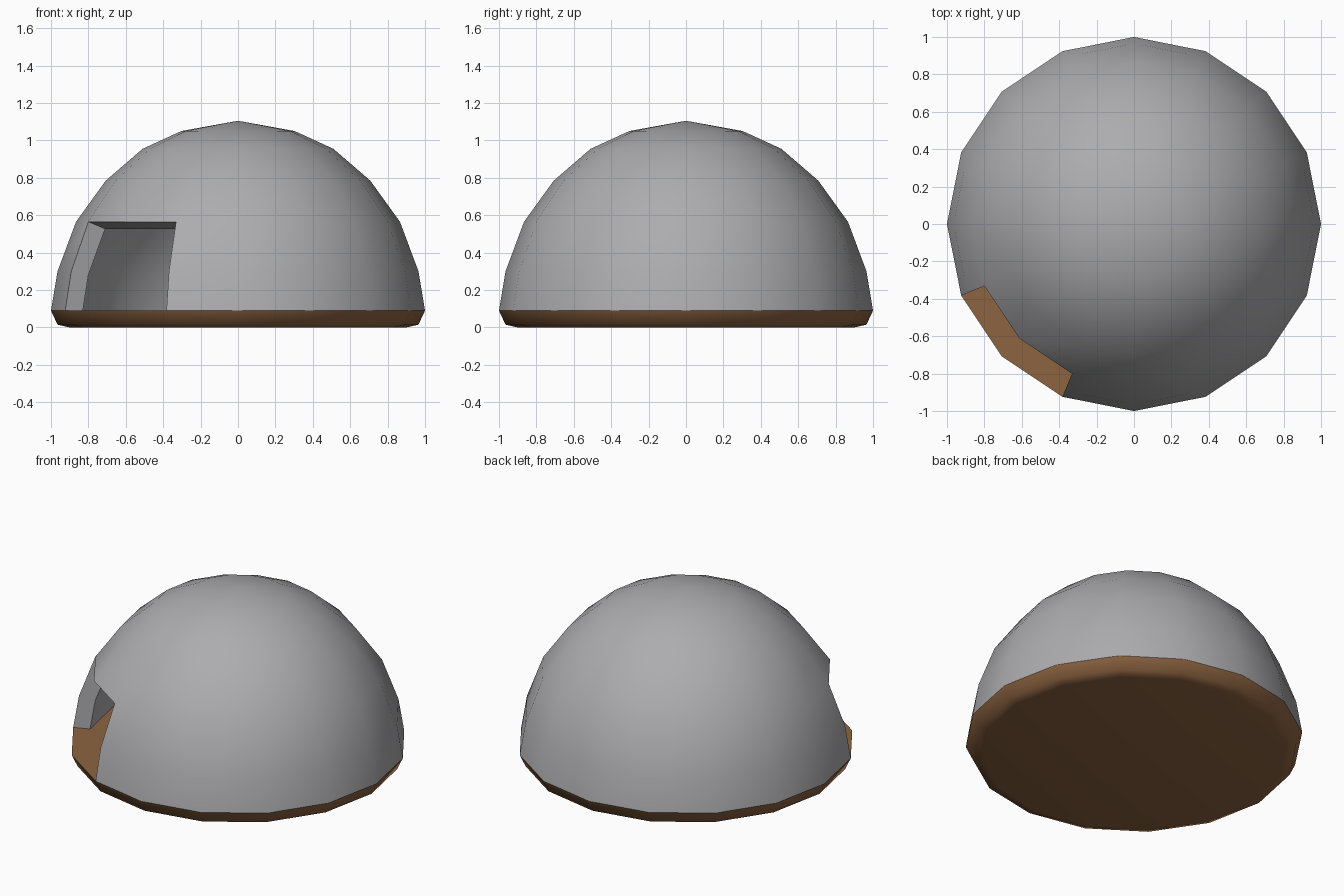
import bpy, bmesh
from math import cos, sin, tau, radians

if "Cube" in bpy.data.objects:
    bpy.data.objects.remove(bpy.data.objects["Cube"])

SIDES = 16
DOOR = (9, 10)          # facets cut away for the doorway
OUTER = [(1, .09), (.965, .30), (.866, .565), (.707, .785), (.51, .955), (.303, 1.05)]
INNER = [(.898, .09), (.866, .28), (.769, .527), (.63, .715), (.455, .867), (.27, .953)]
BASE = [(.9, 0), (.965, .015), (1, .09)]


def ring(bm, r, z):
    return [bm.verts.new((r * cos(tau * i / SIDES), r * sin(tau * i / SIDES), z)) for i in range(SIDES)]


def shell(bm, profile, top, flip):
    """Domed skin with the doorway facets left out of the two lowest rows."""
    rows = [ring(bm, r, z) for r, z in profile]
    step = -1 if flip else 1
    for k, (lo, hi) in enumerate(zip(rows, rows[1:])):
        for i in range(SIDES):
            if not (k < 2 and i in DOOR):
                j = (i + 1) % SIDES
                bm.faces.new((lo[i], lo[j], hi[j], hi[i])[::step])
    apex = bm.verts.new((0, 0, top))
    for i in range(SIDES):
        bm.faces.new((rows[-1][i], rows[-1][(i + 1) % SIDES], apex)[::step])
    return rows


def finish(bm, name, color):
    mesh = bpy.data.meshes.new(name)
    bm.to_mesh(mesh)
    bm.free()
    ob = bpy.data.objects.new(name, mesh)
    bpy.context.collection.objects.link(ob)
    mat = bpy.data.materials.new(name)
    mat.diffuse_color = color
    mat.use_nodes = True
    mat.node_tree.nodes["Principled BSDF"].inputs["Base Color"].default_value = mat.diffuse_color
    mesh.materials.append(mat)
    bpy.ops.object.select_all(action='DESELECT')
    ob.select_set(True)
    bpy.context.view_layer.objects.active = ob
    bpy.ops.object.shade_smooth_by_angle(angle=radians(60))


# Hollow dome: outer and inner skins
bm = bmesh.new()
out = shell(bm, OUTER, 1.105, False)
inn = shell(bm, INNER, 1.0, True)

# Thickness faces around the doorway: jambs and lintel
a, b = DOOR[0], DOOR[-1] + 1
for k in range(2):
    bm.faces.new((out[k][a], inn[k][a], inn[k + 1][a], out[k + 1][a]))
    bm.faces.new((inn[k][b], out[k][b], out[k + 1][b], inn[k + 1][b]))
for i in DOOR:
    bm.faces.new((inn[2][i], inn[2][i + 1], out[2][i + 1], out[2][i]))
finish(bm, "dome", (.415, .415, .43, 1))

# Base with rounded rim and flat floor
bm = bmesh.new()
rows = [ring(bm, r, z) for r, z in BASE]
bm.faces.new(rows[0][::-1])
bm.faces.new(rows[2])
for lo, hi in zip(rows, rows[1:]):
    for i in range(SIDES):
        j = (i + 1) % SIDES
        bm.faces.new((lo[i], lo[j], hi[j], hi[i]))
finish(bm, "base", (.265, .127, .053, 1))
